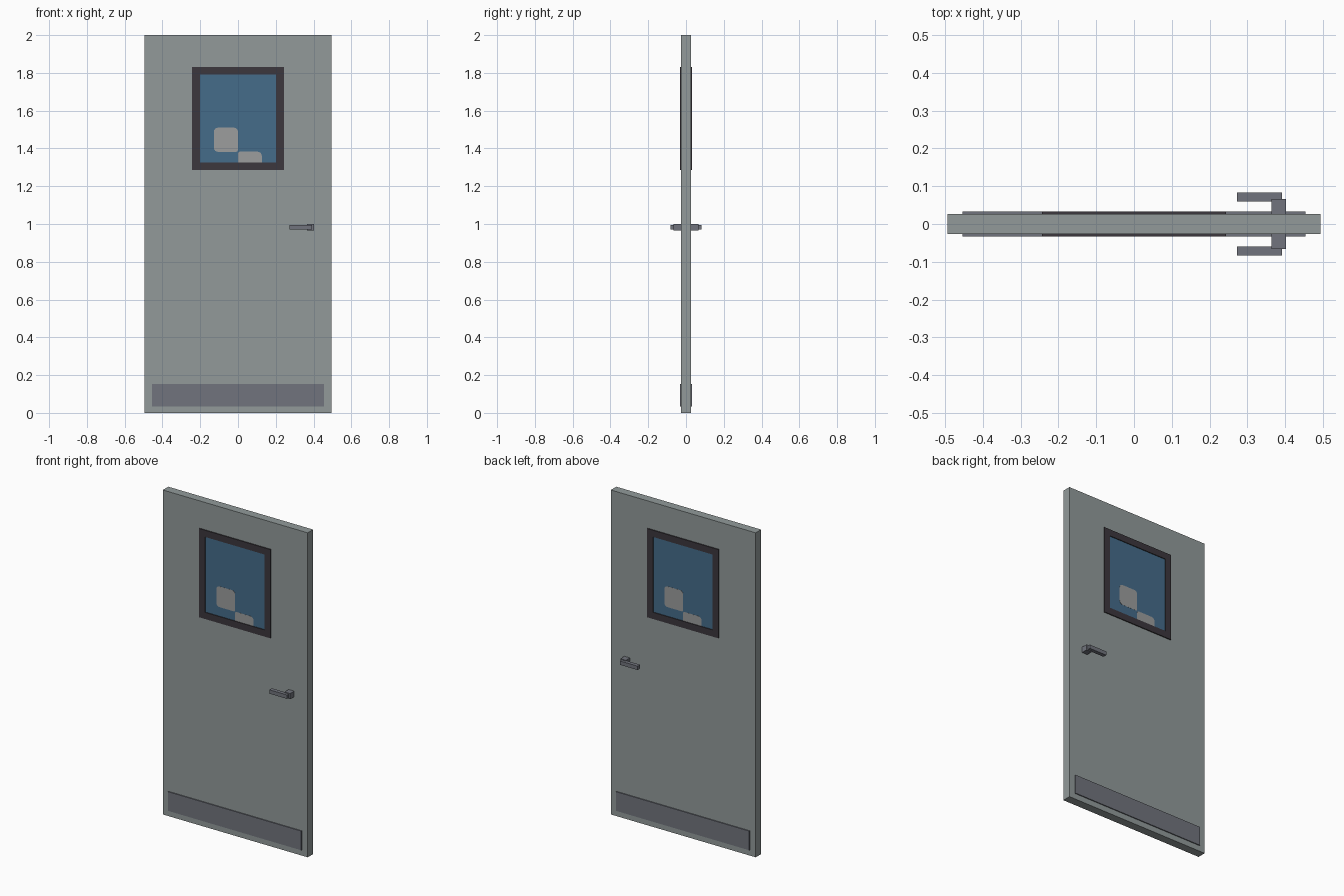
import bpy, bmesh, math
from mathutils import Matrix

if "Cube" in bpy.data.objects:
    bpy.data.objects.remove(bpy.data.objects["Cube"])


def material(name, rgb):
    lin = [((c / 255 + 0.055) / 1.055) ** 2.4 for c in rgb]
    m = bpy.data.materials.new(name)
    m.diffuse_color = (*lin, 1)
    m.use_nodes = True
    m.node_tree.nodes["Principled BSDF"].inputs["Base Color"].default_value = m.diffuse_color
    return m


DOOR = material("door grey", (146, 154, 154))
METAL = material("dark metal", (113, 116, 125))
FRAME = material("frame charcoal", (60, 55, 61))
GLASS = material("glass blue", (69, 108, 138))
GLINT = material("glint grey", (156, 158, 158))


def finish(name, bm, mat, turn):
    # turn=True puts the part on the back by a half turn about z
    if turn:
        bm.transform(Matrix.Rotation(math.pi, 4, 'Z'))
    bmesh.ops.recalc_face_normals(bm, faces=bm.faces)
    me = bpy.data.meshes.new(name)
    bm.to_mesh(me)
    bm.free()
    me.materials.append(mat)
    ob = bpy.data.objects.new(name, me)
    bpy.context.collection.objects.link(ob)
    return ob


def box(name, x, y, z, mat):
    bm = bmesh.new()
    bmesh.ops.create_cube(bm, size=1)
    for v in bm.verts:
        for i, (a, b) in enumerate((x, y, z)):
            v.co[i] = a if v.co[i] < 0 else b
    return finish(name, bm, mat, False)


def rounded_plate(name, x, z, y, radii, mat, turn):
    # radii: bottom left, bottom right, top right, top left
    bm = bmesh.new()
    corners = ((x[0], z[0], 1, 1), (x[1], z[0], -1, 1),
               (x[1], z[1], -1, -1), (x[0], z[1], 1, -1))
    vs = []
    for i, ((cx, cz, sx, sz), r) in enumerate(zip(corners, radii)):
        for k in range(5 if r else 1):
            a = math.pi + math.pi / 2 * (i + k / 4)
            dx = r * (sx + math.cos(a))
            dz = r * (sz + math.sin(a))
            vs.append(bm.verts.new((cx + dx, y, cz + dz)))
    face = bm.faces.new(vs)
    out = bmesh.ops.extrude_face_region(bm, geom=[face])["geom"]
    bmesh.ops.translate(bm, vec=(0, 0.001, 0),
                        verts=[g for g in out if isinstance(g, bmesh.types.BMVert)])
    return finish(name, bm, mat, turn)


# Door leaf
box("door_leaf", (-0.494, 0.494), (-0.0265, 0.0265), (0, 2), DOOR)

for side, s in (("front", -1), ("back", 1)):
    def span(a, b):
        return tuple(sorted((s * a, s * b)))

    # Kick plate
    box(side + "_kick_plate", (-0.454, 0.454), span(0.025, 0.0325), (0.035, 0.153), METAL)

    # Window frame bars around the glass
    fy = span(0.025, 0.0325)
    for nm, x, z in (("left", (-0.243, -0.202), (1.285, 1.832)),
                     ("right", (0.202, 0.243), (1.285, 1.832)),
                     ("top", (-0.202, 0.202), (1.791, 1.832)),
                     ("bottom", (-0.202, 0.202), (1.285, 1.326))):
        box(f"{side}_window_frame_{nm}", x, fy, z, FRAME)

    # Glass with two pale reflections
    box(side + "_glass", (-0.203, 0.203), span(0.025, 0.0275), (1.325, 1.792), GLASS)
    r = 0.022
    rounded_plate(side + "_large_glint", (-0.128, 0), (1.382, 1.51), -0.0282,
                  (r, r / 2, r, r), GLINT, s > 0)
    rounded_plate(side + "_small_glint", (0, 0.126), (1.326, 1.383), -0.0282,
                  (0, 0, r, r / 2), GLINT, s > 0)

    # Handle stem and lever
    box(side + "_handle_stem", (0.364, 0.402), span(0.02, 0.066), (0.965, 1.0), METAL)
    box(side + "_handle_lever", (0.272, 0.392), span(0.059, 0.083), (0.971, 0.995), METAL)
